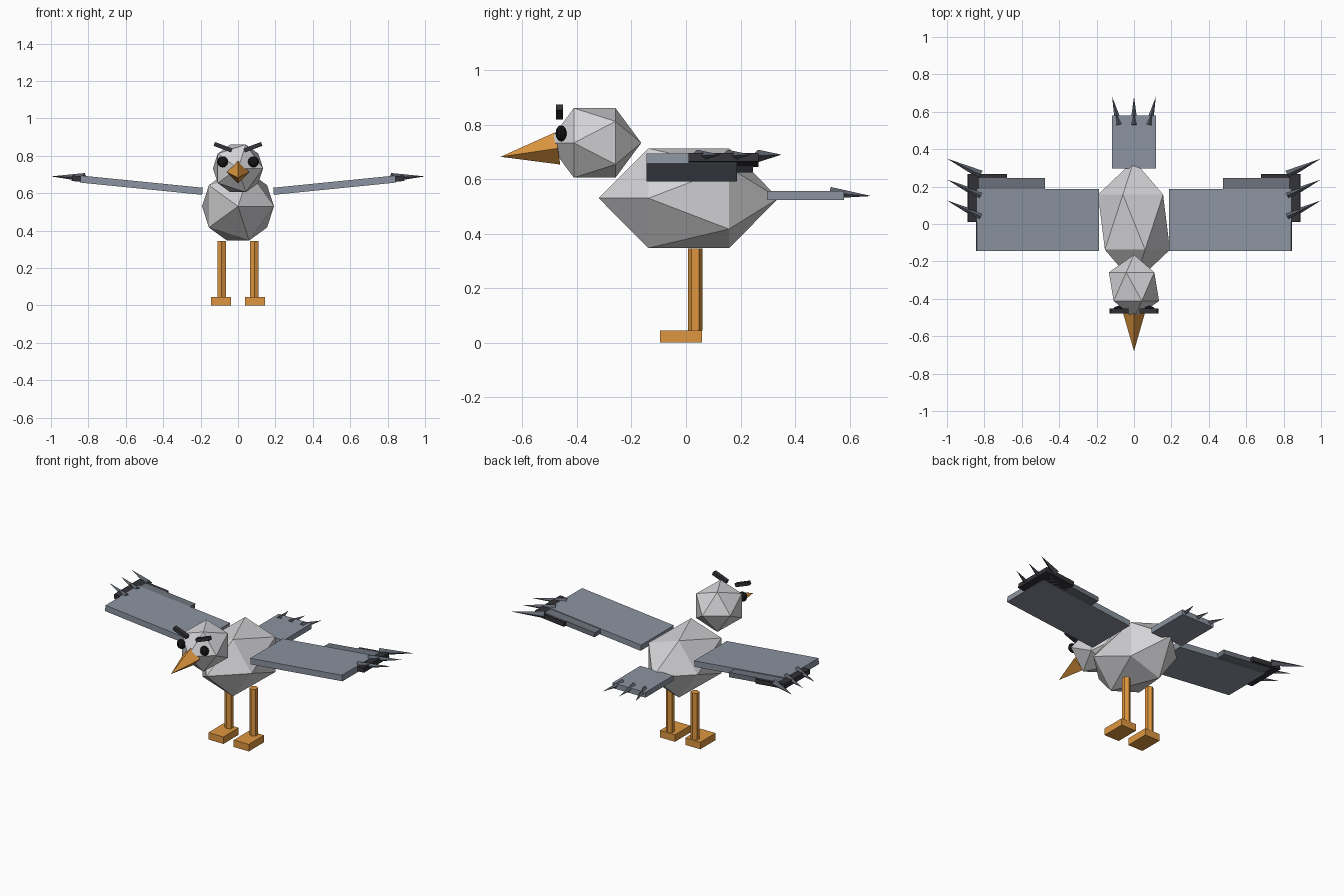
import bpy
import math
from mathutils import Vector

if "Cube" in bpy.data.objects:
    bpy.data.objects.remove(bpy.data.objects["Cube"])


def material(name, srgb):
    m = bpy.data.materials.new(name)
    m.diffuse_color = [((c + 0.055) / 1.055) ** 2.4 for c in srgb] + [1]
    m.use_nodes = True
    m.node_tree.nodes["Principled BSDF"].inputs["Base Color"].default_value = m.diffuse_color
    return m


PLUMAGE = material("pale_grey", (0.83, 0.83, 0.84))
WING = material("slate_grey", (0.55, 0.58, 0.63))
COVERT = material("mid_grey", (0.43, 0.45, 0.49))
SPIKE = material("feather_grey", (0.37, 0.39, 0.43))
DARK = material("charcoal", (0.20, 0.20, 0.22))
EYE = material("black", (0.08, 0.08, 0.09))
ORANGE = material("orange", (0.87, 0.59, 0.25))


def finish(name, mat, scale=(1, 1, 1)):
    ob = bpy.context.object
    ob.name = name
    ob.scale = scale
    ob.data.materials.append(mat)
    return ob


def box(name, mat, loc, size, tilt=0):
    bpy.ops.mesh.primitive_cube_add(size=1, location=loc, rotation=(0, tilt, 0))
    return finish(name, mat, size)


def ico(name, mat, loc, radius, length):
    # icosahedron with its long axis running front to back
    bpy.ops.mesh.primitive_ico_sphere_add(subdivisions=1, radius=1, location=loc,
                                          rotation=(math.pi / 2, 0, 0))
    return finish(name, mat, (radius, radius, length))


def spike(name, mat, base, tip, radius, sides=4):
    base, tip = Vector(base), Vector(tip)
    d = tip - base
    bpy.ops.mesh.primitive_cone_add(vertices=sides, radius1=radius, depth=d.length,
                                    location=(base + tip) / 2)
    ob = finish(name, mat)
    ob.rotation_euler = d.to_track_quat('Z', 'Y').to_euler()
    return ob


# Body, head and beak
ico("body", PLUMAGE, (0, 0.01, 0.53), 0.215, 0.33)
ico("head", PLUMAGE, (0, -0.335, 0.733), 0.15, 0.171)
spike("beak", ORANGE, (0, -0.47, 0.713), (0, -0.68, 0.682), 0.06)

# Tail plate with three feather tips
box("tail", WING, (0, 0.438, 0.54), (0.234, 0.283, 0.034))
for i in (-1, 0, 1):
    spike("tail_feather", SPIKE, (0.08 * i, 0.53, 0.55), (0.117 * i, 0.68, 0.538), 0.021)

TILT = 0.1
for side, s in (("left", -1), ("right", 1)):
    # Wing panels share one upward slope
    def panel(name, mat, x0, x1, y0, y1, thick):
        x = (x0 + x1) / 2
        z = 0.643 + (x - 0.515) * math.tan(TILT)
        box(f"{side}_{name}", mat, (s * x, (y0 + y1) / 2, z),
            ((x1 - x0) / math.cos(TILT), y1 - y0, thick), -s * TILT)

    panel("wing", WING, 0.19, 0.842, -0.145, 0.187, 0.038)
    panel("wing_covert", COVERT, 0.477, 0.83, 0.03, 0.246, 0.03)
    panel("wing_edge", DARK, 0.68, 0.888, 0.01, 0.266, 0.03)
    for i in range(3):
        y = 0.04 + 0.112 * i
        spike(f"{side}_wing_feather", SPIKE, (s * 0.82, y, 0.685),
              (s * 1.0, y + 0.086, 0.69), 0.023)

    # Eye and slanted brow
    bpy.ops.mesh.primitive_uv_sphere_add(segments=8, ring_count=6, radius=0.03,
                                         location=(s * 0.083, -0.458, 0.768))
    finish(f"{side}_eye", EYE, (1, 0.68, 1))
    box(f"{side}_brow", DARK, (s * 0.08, -0.464, 0.846), (0.1, 0.027, 0.022), -s * 0.36)

    # Leg and foot
    bpy.ops.mesh.primitive_cylinder_add(vertices=6, radius=0.026, depth=0.3,
                                        location=(s * 0.088, 0.034, 0.195))
    finish(f"{side}_leg", ORANGE)
    box(f"{side}_foot", ORANGE, (s * 0.09, -0.018, 0.0225), (0.107, 0.155, 0.045))
